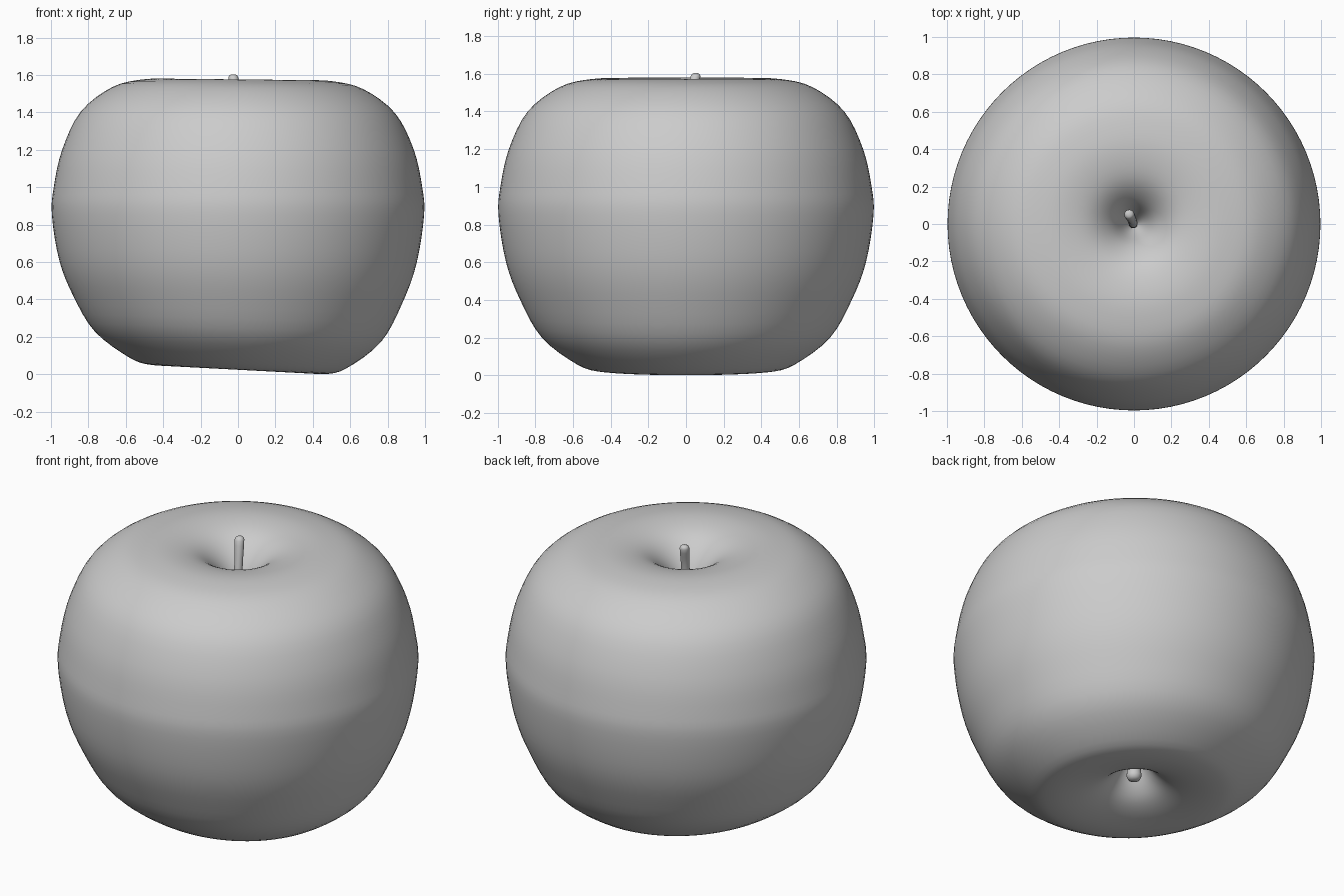
import bpy, bmesh, math
from mathutils import Vector, Matrix

if "Cube" in bpy.data.objects:
    bpy.data.objects.remove(bpy.data.objects["Cube"])

grey = bpy.data.materials.new("plain grey")
grey.use_nodes = True
grey.diffuse_color = (0.6, 0.6, 0.6, 1)
grey.node_tree.nodes["Principled BSDF"].inputs["Base Color"].default_value = (0.6, 0.6, 0.6, 1)


def smooth_path(points, steps):
    """Catmull-Rom curve through the points."""
    pts = [Vector(p) for p in points]
    pts = [2 * pts[0] - pts[1]] + pts + [2 * pts[-1] - pts[-2]]
    out = []
    for a, b, c, d in zip(pts, pts[1:], pts[2:], pts[3:]):
        for i in range(steps):
            t = i / steps
            out.append(0.5 * (2 * b + (c - a) * t + (2 * a - 5 * b + 4 * c - d) * t ** 2
                              + (3 * b - a - 3 * c + d) * t ** 3))
    return out + [pts[-2]]


def finish(bm, name):
    bmesh.ops.recalc_face_normals(bm, faces=bm.faces)
    for f in bm.faces:
        f.smooth = True
    mesh = bpy.data.meshes.new(name)
    bm.to_mesh(mesh)
    bm.free()
    mesh.materials.append(grey)
    obj = bpy.data.objects.new(name, mesh)
    bpy.context.collection.objects.link(obj)
    return obj


# Fruit body: turned profile from the lower hollow to the upper hollow
profile = [(0, 0.30), (0.05, 0.24), (0.12, 0.14), (0.2, 0.075), (0.32, 0.035), (0.46, 0.025),
           (0.58, 0.06), (0.765, 0.2), (0.88, 0.4), (0.955, 0.6), (0.995, 0.85), (0.985, 1.0),
           (0.94, 1.2), (0.84, 1.4), (0.67, 1.53), (0.5, 1.572), (0.35, 1.57), (0.22, 1.53),
           (0.12, 1.44), (0.05, 1.31), (0, 1.22)]
bm = bmesh.new()
verts = [bm.verts.new((r, 0, z)) for r, z in smooth_path(profile, 4)]
edges = [bm.edges.new(pair) for pair in zip(verts, verts[1:])]
bmesh.ops.spin(bm, geom=verts + edges, cent=(0, 0, 0), axis=(0, 0, 1),
               angle=math.tau, steps=96, use_duplicate=False)
bmesh.ops.remove_doubles(bm, verts=bm.verts, dist=0.0005)
# Slanted base and a slightly sloping top
for v in bm.verts:
    low = max(0, 1 - v.co.z / 0.8) ** 1.5
    high = max(0, v.co.z - 1.2) / 0.37
    v.co.z -= 0.055 * v.co.x * low + 0.01 * v.co.x * high
finish(bm, "fruit_body")


# Round rods swept along a path, with domed ends
def rod(name, path, radii, sides=16):
    bm = bmesh.new()
    rings = []
    for p, r in zip(path, radii):
        ring = bmesh.ops.create_circle(bm, segments=sides, radius=r,
                                       matrix=Matrix.Translation(p))["verts"]
        rings.append(ring)
    for a, b in zip(rings, rings[1:]):
        for i in range(sides):
            j = (i + 1) % sides
            bm.faces.new((a[i], a[j], b[j], b[i]))
    bm.faces.new(rings[0])
    bm.faces.new(rings[-1])
    return finish(bm, name)


stem_path = smooth_path([(-0.005, 0, 1.2), (-0.005, 0.005, 1.35), (-0.012, 0.025, 1.48),
                         (-0.025, 0.05, 1.585)], 4)
stem_path += [Vector((-0.026, 0.052, 1.597)), Vector((-0.026, 0.052, 1.603))]
rod("stem", stem_path, [0.024] * 9 + [0.025, 0.026, 0.027, 0.027, 0.022, 0.012])

nub_path = [Vector((0, 0, z)) for z in (0.32, 0.2, 0.14, 0.12, 0.11)]
rod("blossom_end_nub", nub_path, [0.03, 0.036, 0.042, 0.034, 0.016])
